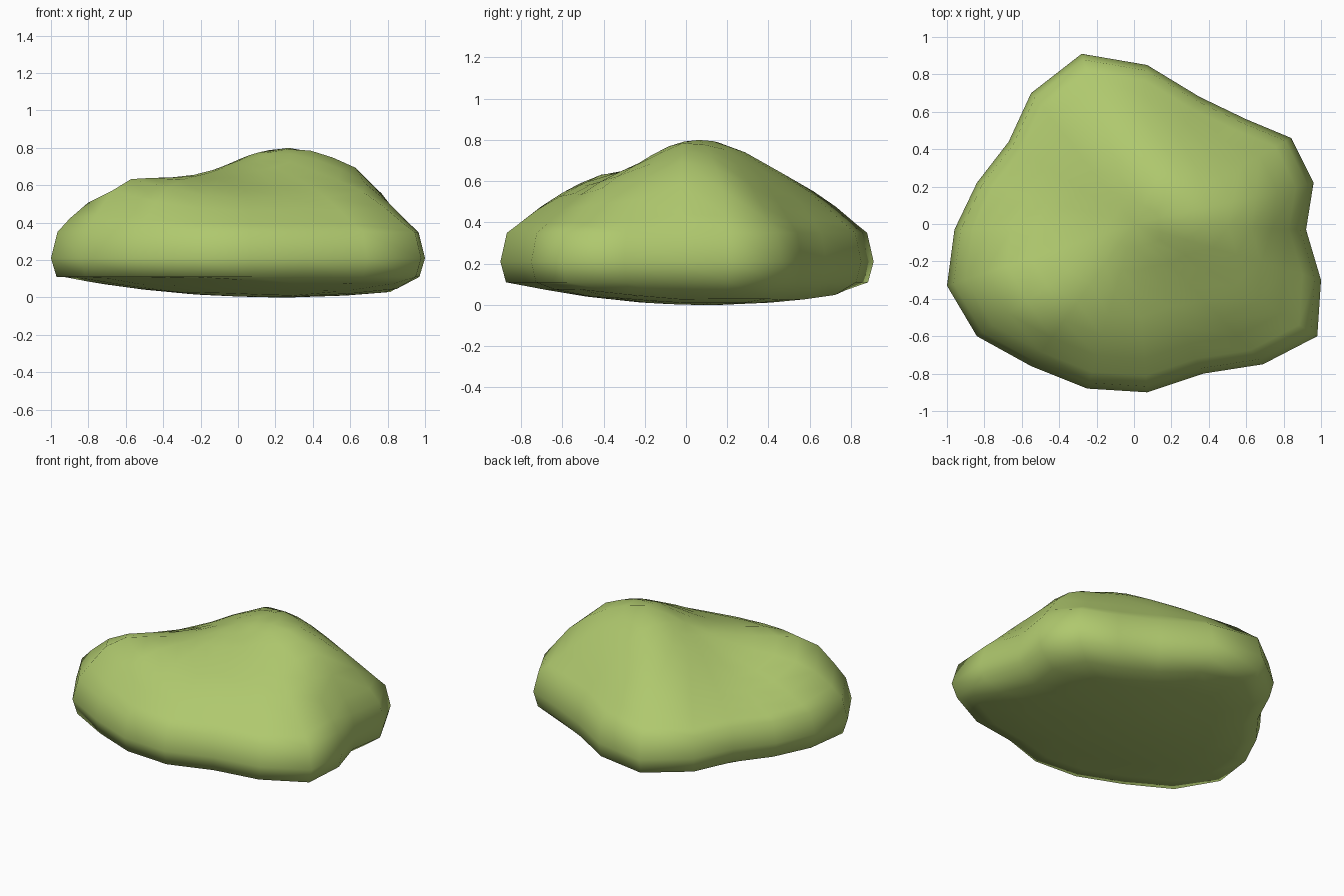
import bpy
import bmesh
from math import hypot

cube = bpy.data.objects.get("Cube")
if cube:
    bpy.data.objects.remove(cube, do_unlink=True)

# Plan outline of the boulder, walked clockwise from the back
OUTLINE = [(-.28, .91), (.07, .85), (.35, .68), (.6, .56), (.84, .46),
           (.96, .22), (.92, -.03), (1, -.3), (.98, -.6), (.69, -.75),
           (.37, -.8), (.07, -.9), (-.25, -.88), (-.55, -.76), (-.84, -.6),
           (-1, -.33), (-.96, -.03), (-.84, .22), (-.67, .44), (-.55, .7)]

# Peaks, ridges and hollows of the upper surface
RELIEF = [(.35, -.03, .79), (.17, .2, .78), (.5, -.04, .745), (.64, 0, .69),
          (.4, -.2, .7), (.8, .1, .53), (.8, -.3, .52), (0, .36, .69),
          (.1, -.33, .63), (-.1, .14, .69), (-.17, -.15, .67),
          (-.37, -.38, .64), (-.62, -.28, .6), (-.62, -.48, .6),
          (-.84, -.42, .51), (-.3, -.72, .46), (.1, -.72, .46),
          (.3, -.6, .5), (.7, -.5, .51), (-.4, 0, .57), (-.7, 0, .47),
          (-.35, .4, .53), (-.1, .58, .59), (-.13, .73, .5),
          (.5, .36, .57), (.35, .57, .45), (.78, .27, .5)]
SHOULDER, SHOULDER_Z = .965, .35
RELIEF += [(x * SHOULDER, y * SHOULDER, SHOULDER_Z) for x, y in OUTLINE]


def kernel(ax, ay, bx, by):
    return hypot(ax - bx, ay - by, .1)


def fit_weights():
    """Solve for the smooth surface that passes through every relief point."""
    rows = [[kernel(ax, ay, bx, by) - (.004 if i == j else 0)
             for j, (bx, by, _) in enumerate(RELIEF)] + [az]
            for i, (ax, ay, az) in enumerate(RELIEF)]
    n = len(rows)
    for col in range(n):
        pivot = max(range(col, n), key=lambda r: abs(rows[r][col]))
        rows[col], rows[pivot] = rows[pivot], rows[col]
        lead = [value / rows[col][col] for value in rows[col]]
        rows[col] = lead
        for r in range(n):
            if r != col:
                factor = rows[r][col]
                rows[r] = [a - factor * b for a, b in zip(rows[r], lead)]
    return [row[-1] for row in rows]


WEIGHTS = fit_weights()


def top_height(x, y):
    return sum(w * kernel(x, y, px, py)
               for w, (px, py, _) in zip(WEIGHTS, RELIEF))


def belly_height(x, y):
    """Shallow bowl that touches the ground off centre."""
    return min(.105, .08 * (x - .22) ** 2 + .12 * (y - .1) ** 2)


bm = bmesh.new()


def ring(scale, height):
    points = [(x * scale, y * scale) for x, y in OUTLINE]
    return [bm.verts.new((x, y, height(x, y))) for x, y in points]


def bridge(lower, upper):
    n = len(lower)
    for i in range(n):
        j = (i + 1) % n
        bm.faces.new((lower[i], lower[j], upper[j], upper[i]))


def cap(loop, height):
    tip = bm.verts.new((0, 0, height(0, 0)))
    for i, v in enumerate(loop):
        bm.faces.new((v, loop[(i + 1) % len(loop)], tip))


# Belly, steep sides, then the domed top
rings = [ring(s, belly_height) for s in (.3, .6, .85)]
rings += [ring(s, lambda x, y, z=z: z)
          for s, z in ((.97, .11), (1, .21), (SHOULDER, SHOULDER_Z))]
rings += [ring(s, top_height) for s in (.9, .8, .68, .55, .42, .28, .14)]
for lower, upper in zip(rings, rings[1:]):
    bridge(lower, upper)
cap(rings[0], belly_height)
cap(rings[-1], top_height)

bmesh.ops.recalc_face_normals(bm, faces=bm.faces)
low = min(v.co.z for v in bm.verts)
bmesh.ops.translate(bm, vec=(0, 0, -low), verts=bm.verts)

mesh = bpy.data.meshes.new("mossy_boulder")
bm.to_mesh(mesh)
bm.free()
boulder = bpy.data.objects.new("mossy_boulder", mesh)
bpy.context.collection.objects.link(boulder)

# Moss green
green = bpy.data.materials.new("moss_green")
green.use_nodes = True
color = (.43, .58, .155, 1)
green.diffuse_color = color
shader = green.node_tree.nodes["Principled BSDF"]
shader.inputs["Base Color"].default_value = color
shader.inputs["Roughness"].default_value = .9
mesh.materials.append(green)
mesh.shade_smooth()
